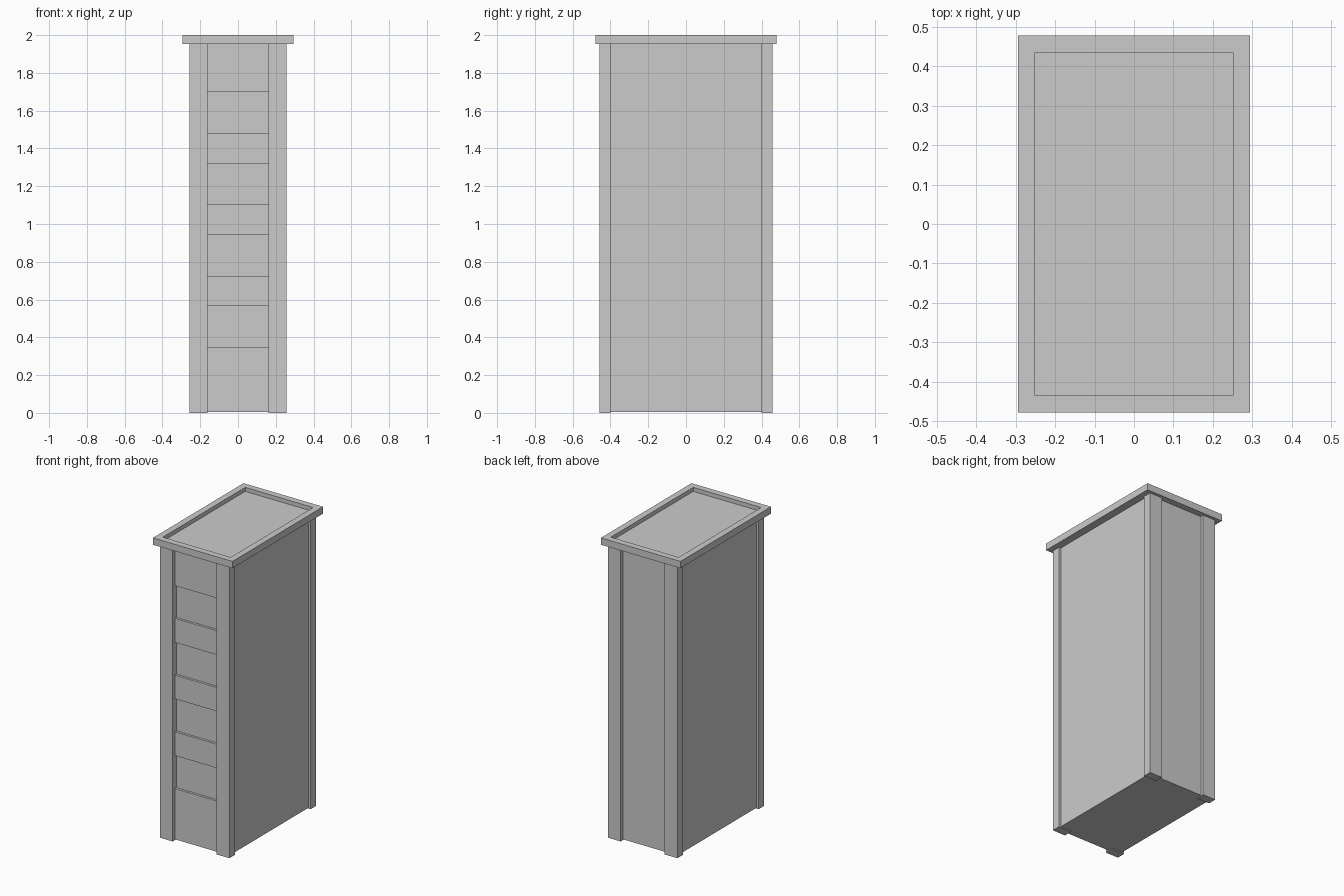
import bpy, bmesh
from mathutils import Matrix

if "Cube" in bpy.data.objects:
    bpy.data.objects.remove(bpy.data.objects["Cube"])


def box(name, x0, x1, y0, y1, z0, z1):
    bm = bmesh.new()
    center = ((x0 + x1) / 2, (y0 + y1) / 2, (z0 + z1) / 2)
    size = (x1 - x0, y1 - y0, z1 - z0)
    m = Matrix.Translation(center) @ Matrix.Diagonal((*size, 1))
    bmesh.ops.create_cube(bm, size=1, matrix=m)
    mesh = bpy.data.meshes.new(name)
    bm.to_mesh(mesh)
    bm.free()
    ob = bpy.data.objects.new(name, mesh)
    bpy.context.collection.objects.link(ob)
    return ob


W, D = 0.257, 0.458            # half width and half depth over the posts
PX, PY = 0.162, 0.40           # inner edges of the posts
CAP_Z, TOP = 1.954, 2.0
FOOT = 0.006                   # gap between panels and floor

# Main body, recessed behind the posts on every side
box("cabinet_body", -W + 0.015, W - 0.015, -D + 0.038, D - 0.022, FOOT, CAP_Z)

# Four corner posts
for sx, side in ((-1, "left"), (1, "right")):
    for sy, end in ((-1, "front"), (1, "back")):
        xs, ys = sorted((sx * PX, sx * W)), sorted((sy * PY, sy * D))
        box(f"{end}_{side}_post", *xs, *ys, 0, CAP_Z)

# Raised front rails, leaving four recessed drawer fronts between them
rails = [(FOOT, 0.345), (0.565, 0.724), (0.944, 1.103), (1.321, 1.482), (1.70, CAP_Z)]
for i, (z0, z1) in enumerate(rails):
    box(f"front_rail_{i + 1}", -PX, PX, -D + 0.022, -D + 0.04, z0, z1)

# Overhanging top with a recessed centre
top = box("top_cap", -0.294, 0.294, -0.478, 0.478, CAP_Z, TOP)
bm = bmesh.new()
bm.from_mesh(top.data)
bm.normal_update()
face = max(bm.faces, key=lambda f: f.calc_center_median().z)
bmesh.ops.inset_region(bm, faces=[face], thickness=0.061)
rim = bmesh.ops.extrude_discrete_faces(bm, faces=[face])["faces"][0]
bmesh.ops.translate(bm, verts=rim.verts, vec=(0, 0, -0.027))
bm.to_mesh(top.data)
bm.free()
